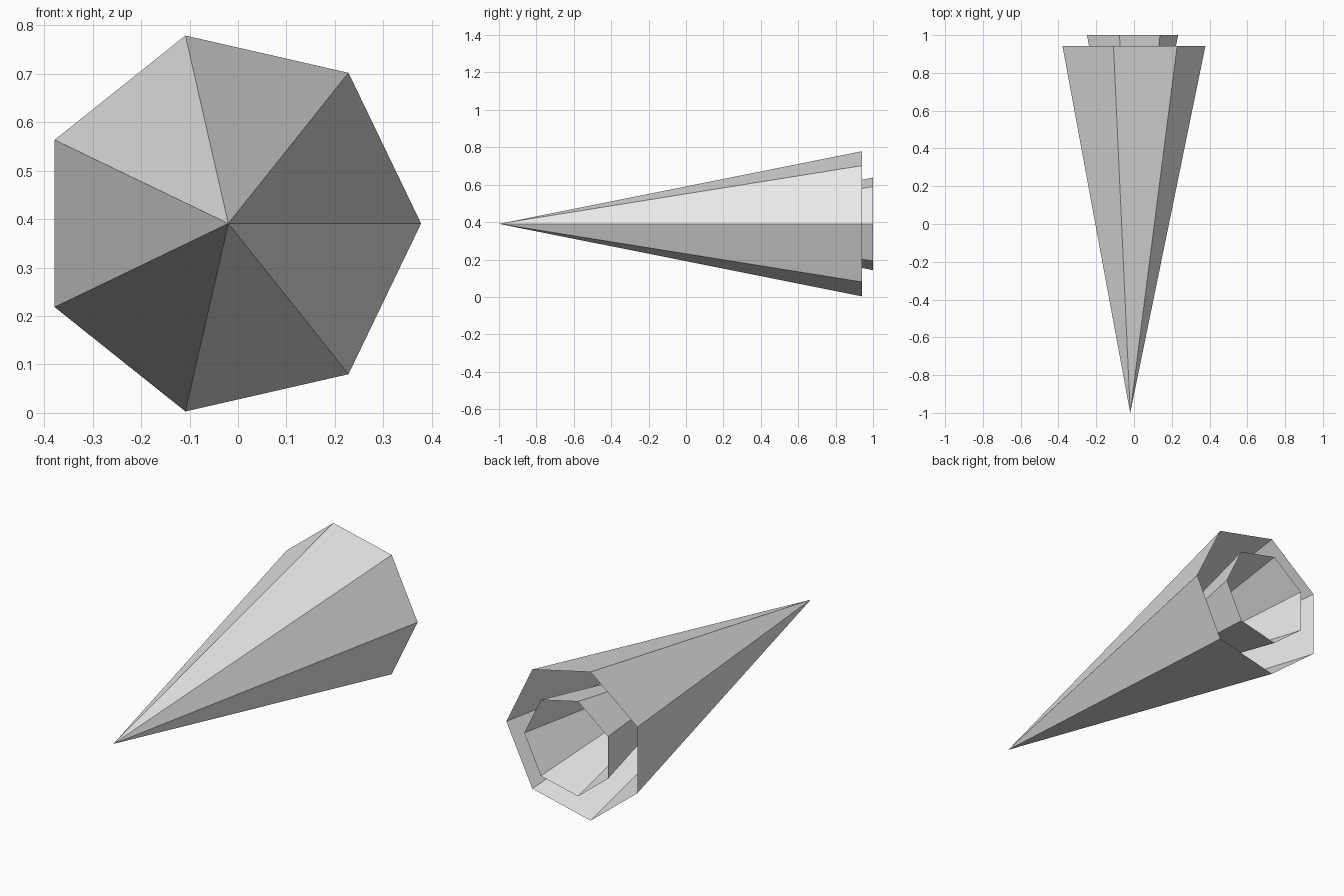
import bpy, bmesh, math

if "Cube" in bpy.data.objects:
    bpy.data.objects.remove(bpy.data.objects["Cube"])

SIDES = 7
CENTRE_X, CENTRE_Z = -0.02, 0.391

grey = bpy.data.materials.new("light grey")
grey.diffuse_color = (0.8, 0.8, 0.8, 1)
grey.use_nodes = True
grey.node_tree.nodes["Principled BSDF"].inputs["Base Color"].default_value = grey.diffuse_color


def open_cone(name, tip_y, rim_y, radius):
    """Hollow seven-sided cone along y, tip to the front, open at the back."""
    bm = bmesh.new()
    tip = bm.verts.new((CENTRE_X, tip_y, CENTRE_Z))
    rim = []
    for i in range(SIDES):
        a = math.tau * i / SIDES
        rim.append(bm.verts.new((CENTRE_X + radius * math.cos(a), rim_y,
                                 CENTRE_Z + radius * math.sin(a))))
    for i in range(SIDES):
        bm.faces.new((tip, rim[i], rim[(i + 1) % SIDES]))
    for f in bm.faces:  # point the normals outwards
        f.normal_update()
        c = f.calc_center_median()
        if f.normal.x * (c.x - CENTRE_X) + f.normal.z * (c.z - CENTRE_Z) < 0:
            f.normal_flip()
    mesh = bpy.data.meshes.new(name)
    bm.to_mesh(mesh)
    bm.free()
    mesh.materials.append(grey)
    obj = bpy.data.objects.new(name, mesh)
    bpy.context.collection.objects.link(obj)
    return obj


# Outer shell, and a smaller copy of the same shape nested in its open end
open_cone("outer_cone", -1.0, 0.942, 0.398)
open_cone("inner_cone", -0.24, 1.0, 0.254)
